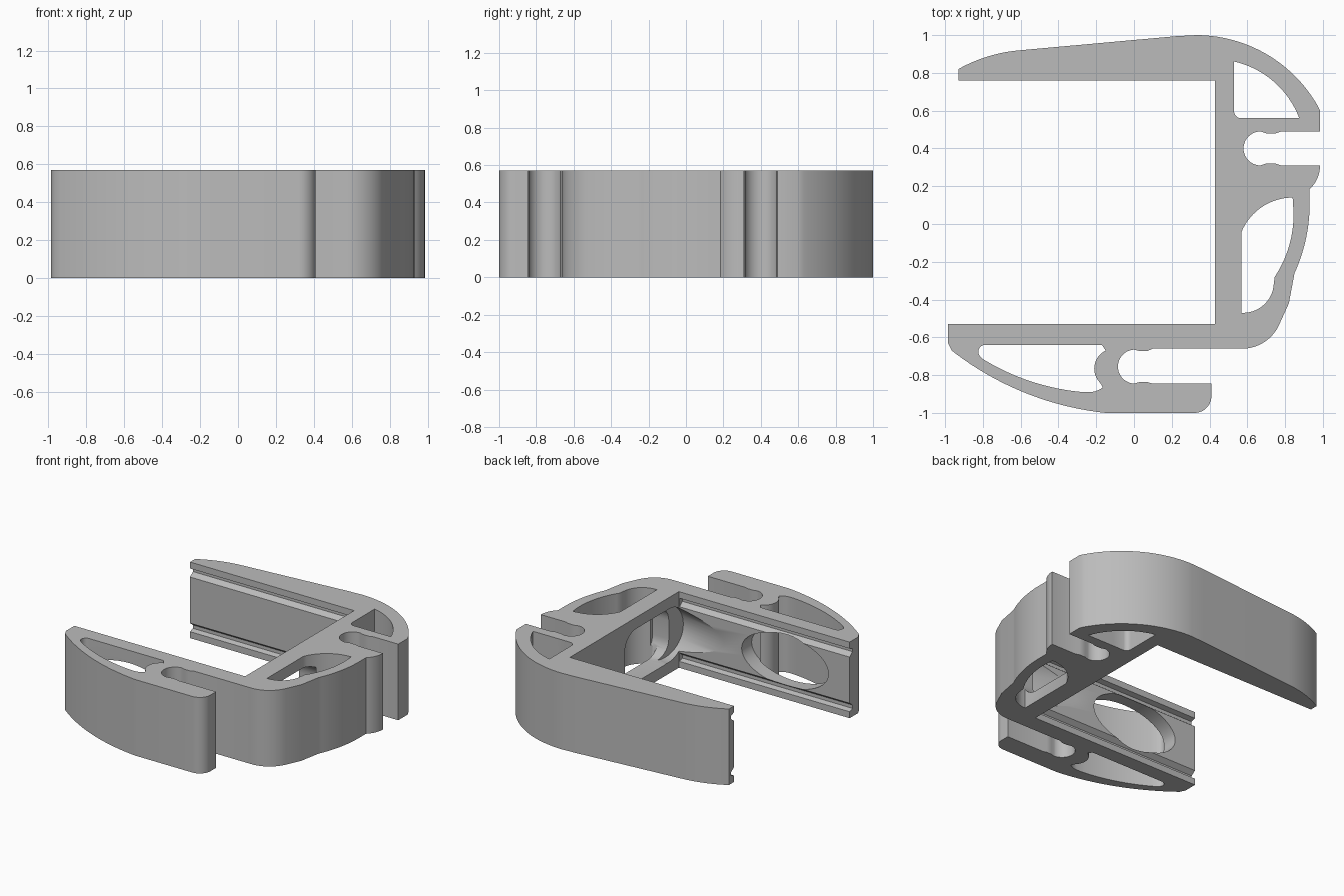
import bpy
import bmesh
from math import cos, sin, pi
from mathutils import Vector, Matrix

HEIGHT = 0.57
MID = HEIGHT / 2

old = bpy.data.objects.get("Cube")
if old:
    bpy.data.objects.remove(old, do_unlink=True)

grey = bpy.data.materials.new("matte_grey")
grey.use_nodes = True
grey.diffuse_color = (0.5, 0.5, 0.5, 1)
grey.node_tree.nodes["Principled BSDF"].inputs["Base Color"].default_value = (0.5, 0.5, 0.5, 1)


def arc(a, b, c, steps=16):
    """Points on the circle from a through b to c."""
    a, b, c = Vector(a), Vector(b), Vector(c)
    u, v = b - a, c - a
    d = 2 * (u.x * v.y - u.y * v.x)
    centre = a + Vector((v.y * u.length_squared - u.y * v.length_squared,
                         u.x * v.length_squared - v.x * u.length_squared)) / d
    start, end = a - centre, c - centre
    turn = -start.angle_signed(end)
    if d > 0 and turn < 0:
        turn += 2 * pi
    if d < 0 and turn > 0:
        turn -= 2 * pi
    return [tuple(centre + Matrix.Rotation(turn * i / steps, 2) @ start)
            for i in range(steps + 1)]


def prism(name, points, low, high, place=lambda p, h: (p[0], p[1], h)):
    """Extrude a closed profile; place maps profile and height to 3D."""
    clean = [p for i, p in enumerate(points)
             if (Vector(p) - Vector(points[i - 1])).length > 0.001]
    bm = bmesh.new()
    bottom = [bm.verts.new(place(p, low)) for p in clean]
    top = [bm.verts.new(place(p, high)) for p in clean]
    bm.faces.new(bottom)
    bm.faces.new(top)
    for i in range(len(clean)):
        bm.faces.new((bottom[i - 1], bottom[i], top[i], top[i - 1]))
    bmesh.ops.recalc_face_normals(bm, faces=bm.faces)
    mesh = bpy.data.meshes.new(name)
    bm.to_mesh(mesh)
    bm.free()
    mesh.materials.append(grey)
    obj = bpy.data.objects.new(name, mesh)
    bpy.context.collection.objects.link(obj)
    return obj


# Bracket outline: upper arm, side slot, web, lower slot, lower arm
outline = [(0.43, 0.76), (-0.93, 0.76)]
outline += arc((-0.93, 0.82), (-0.78, 0.885), (-0.60, 0.92))
outline += [(0.22, 0.994)] + arc((0.33, 1.0), (0.72, 0.888), (0.97, 0.63), 28)
outline += [(0.985, 0.6), (0.985, 0.49), (0.78, 0.49), (0.75, 0.48), (0.70, 0.48)]
outline += arc((0.67, 0.49), (0.58, 0.40), (0.67, 0.31), 20)
outline += [(0.70, 0.32), (0.75, 0.32), (0.78, 0.31)]
outline += arc((0.985, 0.31), (0.97, 0.24), (0.93, 0.185), 8)
outline += arc((0.93, 0.12), (0.912, -0.07), (0.85, -0.26))
outline += [(0.82, -0.42)] + arc((0.77, -0.53), (0.69, -0.625), (0.57, -0.66))
outline += [(0.10, -0.66), (0.07, -0.673), (0.03, -0.673)]
outline += arc((0.0, -0.665), (-0.085, -0.755), (0.0, -0.845), 20)
outline += [(0.03, -0.837), (0.07, -0.837), (0.10, -0.845), (0.41, -0.845)]
outline += arc((0.41, -0.91), (0.385, -0.973), (0.32, -1.0), 10)
outline += arc((-0.15, -1.0), (-0.61, -0.88), (-0.965, -0.67), 28)
outline += [(-0.985, -0.63), (-0.985, -0.53), (0.43, -0.53)]
body = prism("clamp_bracket", outline, 0, HEIGHT)

# Hollow chambers running through the full height
upper = [(0.53, 0.86)] + arc((0.53, 0.60), (0.54, 0.572), (0.56, 0.56), 6)
upper += arc((0.875, 0.56), (0.75, 0.745), (0.53, 0.86))
side = arc((0.57, -0.04), (0.67, 0.085), (0.84, 0.14))
side += arc((0.845, 0.06), (0.82, -0.12), (0.745, -0.28))
side += arc((0.74, -0.32), (0.685, -0.43), (0.57, -0.47))
lower = arc((-0.79, -0.64), (-0.82, -0.66), (-0.81, -0.705), 8)
lower += arc((-0.80, -0.715), (-0.57, -0.825), (-0.27, -0.89))
lower += arc((-0.25, -0.89), (-0.19, -0.88), (-0.165, -0.865), 6)
lower += arc((-0.18, -0.84), (-0.21, -0.755), (-0.15, -0.67), 12) + [(-0.17, -0.64)]
cutters = [prism("chamber_cutter", p, -0.1, HEIGHT + 0.1) for p in (upper, side, lower)]

# Grooves along the inner faces of both arms, near the top and bottom
for face, inward in ((0.76, 1), (-0.53, -1)):
    for flip in (False, True):
        section = [(-0.01, 0.045), (0.035, 0.06), (0.035, 0.085), (-0.01, 0.12)]
        section = [(face + inward * d, HEIGHT - z if flip else z) for d, z in section]
        cutters.append(prism("groove_cutter", section, -1.1, 0.425,
                             lambda p, h: (h, p[0], p[1])))

# Rounded window through the web
window = []
for k, (sy, sz) in enumerate(((1, 1), (-1, 1), (-1, -1), (1, -1))):
    for i in range(9):
        a = (k + i / 8) * pi / 2
        window.append((-0.19 + sy * 0.17 + 0.13 * cos(a), MID + sz * 0.07 + 0.13 * sin(a)))
cutters.append(prism("web_window_cutter", window, 0.38, 0.62,
                     lambda p, h: (h, p[0], p[1])))

# Oval window through the inner wall of the lower arm
oval = [(-0.45 + 0.36 * cos(i * pi / 24), MID + 0.19 * sin(i * pi / 24)) for i in range(48)]
cutters.append(prism("arm_window_cutter", oval, -0.648, -0.45,
                     lambda p, h: (p[0], h, p[1])))

# Slanted round scoop leading out of the web window
circle = [(0.2 * cos(i * pi / 24), 0.2 * sin(i * pi / 24)) for i in range(48)]
along = Vector((-0.4, 0.09, 0)).normalized()
across = Vector((-along.y, along.x, 0))
origin = Vector((0.5, -0.425, MID))
cutters.append(prism("scoop_cutter", circle, 0, 0.75,
                     lambda p, h: origin + along * h + across * p[0] + Vector((0, 0, p[1]))))

# Cut everything out of the body, then discard the cutters
bpy.context.view_layer.objects.active = body
body.select_set(True)
for cutter in cutters:
    mod = body.modifiers.new("cut", "BOOLEAN")
    mod.operation = "DIFFERENCE"
    mod.solver = "EXACT"
    mod.object = cutter
    bpy.ops.object.modifier_apply(modifier=mod.name)
    bpy.data.objects.remove(cutter, do_unlink=True)

bpy.ops.object.shade_smooth_by_angle(angle=0.5)
